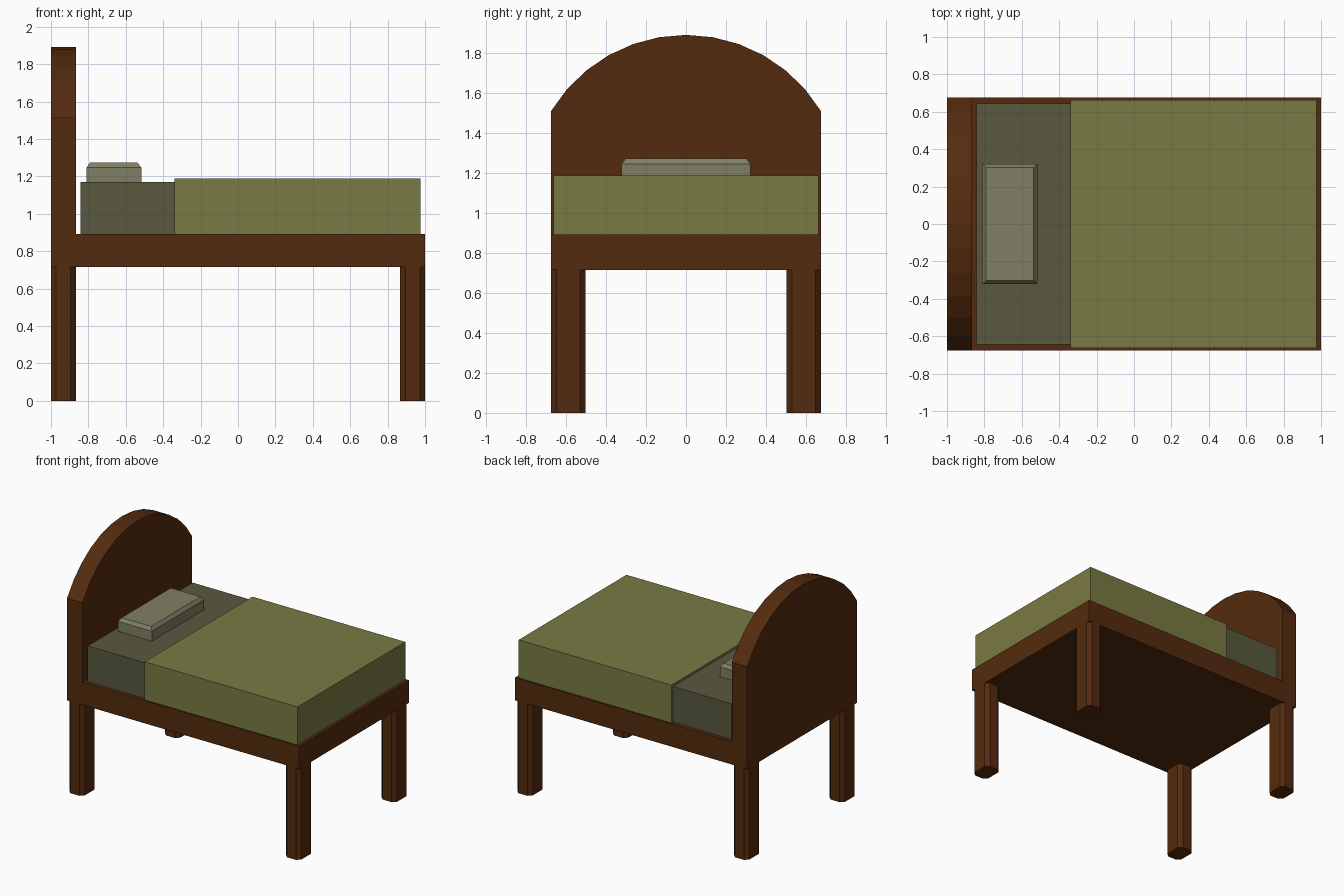
import bpy, bmesh, math

if "Cube" in bpy.data.objects:
    bpy.data.objects.remove(bpy.data.objects["Cube"])


def material(name, rgb):
    """Flat colour from sRGB 0-255."""
    lin = [((c / 255 + 0.055) / 1.055) ** 2.4 for c in rgb]
    m = bpy.data.materials.new(name)
    m.diffuse_color = (*lin, 1)
    m.use_nodes = True
    m.node_tree.nodes["Principled BSDF"].inputs["Base Color"].default_value = m.diffuse_color
    return m


wood = material("brown wood", (84, 43, 14))
sheet = material("grey green sheet", (88, 88, 62))
cover = material("olive blanket", (121, 122, 66))
linen = material("pale pillow", (128, 127, 100))


def prism(name, pts, vec, mat, inset=0, rise=0):
    """Extrude a flat outline; optionally add a bevelled cap."""
    bm = bmesh.new()
    base = bm.faces.new([bm.verts.new(p) for p in pts])
    ext = bmesh.ops.extrude_face_region(bm, geom=[base])["geom"]
    bmesh.ops.translate(bm, vec=vec, verts=[v for v in ext if isinstance(v, bmesh.types.BMVert)])
    bmesh.ops.recalc_face_normals(bm, faces=bm.faces)
    if rise:
        top = [f for f in bm.faces if f.normal.z > 0.9]
        bmesh.ops.inset_region(bm, faces=top, thickness=inset)
        bmesh.ops.translate(bm, vec=(0, 0, rise), verts=top[0].verts)
    me = bpy.data.meshes.new(name)
    bm.to_mesh(me)
    bm.free()
    me.materials.append(mat)
    ob = bpy.data.objects.new(name, me)
    bpy.context.collection.objects.link(ob)
    return ob


def box(name, x0, x1, hy, z0, z1, mat, **kw):
    pts = [(x0, -hy, z0), (x1, -hy, z0), (x1, hy, z0), (x0, hy, z0)]
    return prism(name, pts, (0, 0, z1 - z0), mat, **kw)


HY, RAIL, DECK, HEAD = 0.675, 0.715, 0.892, -0.867

# Frame and arched headboard
box("bed_frame", HEAD, 1, HY, RAIL, DECK, wood)
R, CZ = 0.789, 1.103
A = math.asin(HY / R)
arch = [(-1, R * math.sin(A * k / 6), CZ + R * math.cos(A * k / 6)) for k in range(-6, 7)]
prism("headboard", [(-1, -HY, RAIL)] + arch + [(-1, HY, RAIL)], (HEAD + 1, 0, 0), wood)

# Legs: rectangles with chamfered corners
LX, LY, C = 0.0665, 0.0865, 0.028
for end, sx in (("head", -1), ("foot", 1)):
    for side, sy in (("front", -1), ("back", 1)):
        cx, cy = sx * (1 - LX), sy * (HY - LY)
        pts = []
        for a, b in ((1, 1), (-1, 1), (-1, -1), (1, -1)):
            pair = [(cx + a * LX, cy + b * (LY - C), 0), (cx + a * (LX - C), cy + b * LY, 0)]
            pts += pair if a * b > 0 else pair[::-1]
        prism(f"{side}_{end}_leg", pts, (0, 0, RAIL), wood)

# Bedding
box("mattress", -0.843, 0.95, 0.645, DECK, 1.17, sheet)
box("blanket", -0.34, 0.977, 0.663, DECK, 1.188, cover)
box("pillow", -0.81, -0.517, 0.322, 1.15, 1.247, linen, inset=0.027, rise=0.026)
